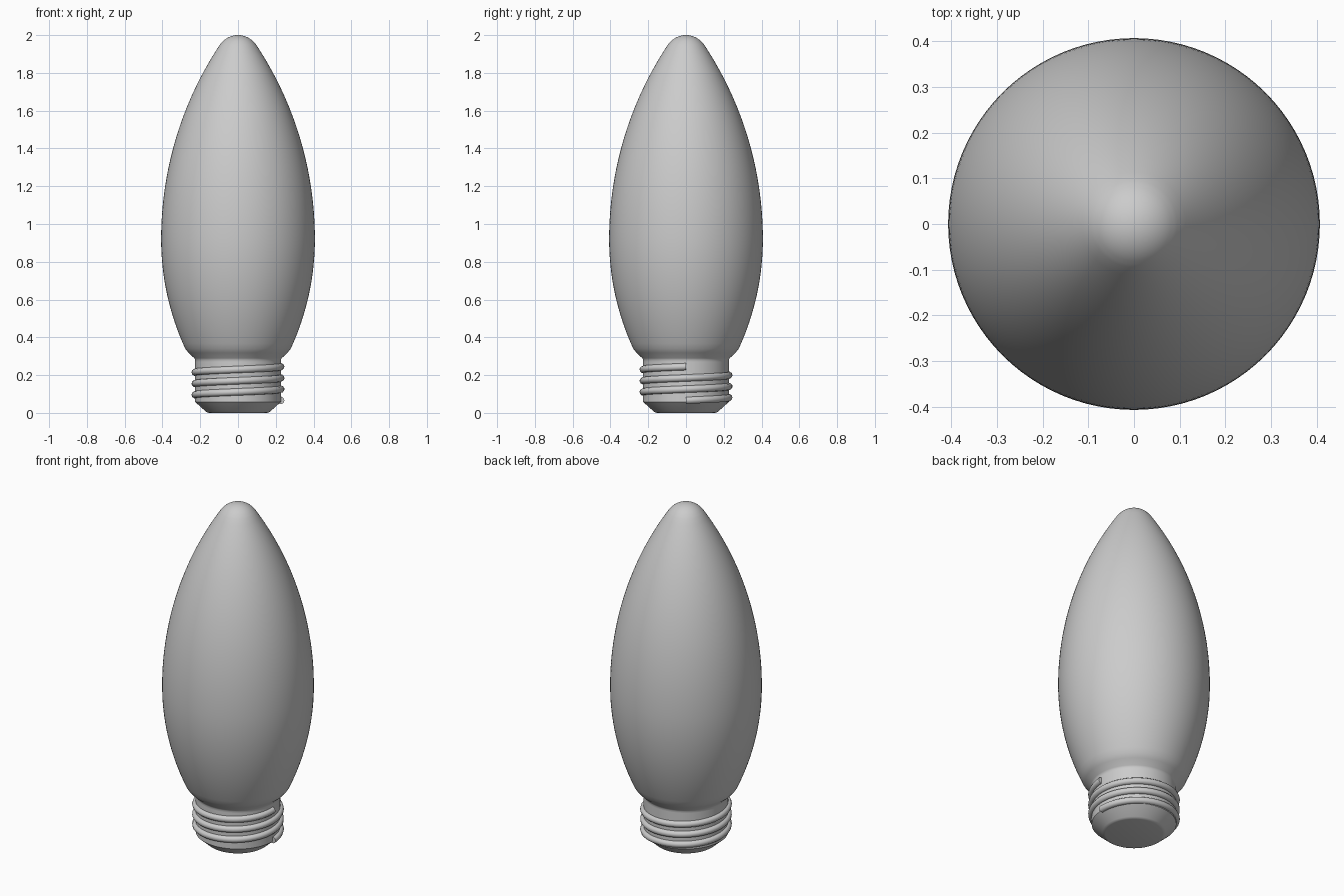
import bpy, bmesh
from math import sin, cos, acos, asin, pi, radians, sqrt
from mathutils import Vector

cube = bpy.data.objects.get("Cube")
if cube:
    bpy.data.objects.remove(cube, do_unlink=True)

# One plain grey for everything
grey = bpy.data.materials.new("plain grey")
grey.use_nodes = True
GREY = (0.6, 0.6, 0.6, 1)
grey.diffuse_color = GREY
grey.node_tree.nodes["Principled BSDF"].inputs["Base Color"].default_value = GREY


def add(name, data):
    ob = bpy.data.objects.new(name, data)
    data.materials.append(grey)
    bpy.context.collection.objects.link(ob)
    return ob


def lathe(name, profile, steps=96):
    """Spin an (r, z) profile, listed bottom to top, around the z axis."""
    bm = bmesh.new()
    verts = [bm.verts.new((r, 0, z)) for r, z in profile]
    edges = [bm.edges.new(pair) for pair in zip(verts, verts[1:])]
    bmesh.ops.spin(bm, geom=verts + edges, cent=(0, 0, 0), axis=(0, 0, 1),
                   angle=2 * pi, steps=steps)
    bmesh.ops.remove_doubles(bm, verts=bm.verts, dist=0.0001)
    bmesh.ops.recalc_face_normals(bm, faces=bm.faces)
    # Make sure an upward-running profile faces away from the axis
    side = max(bm.faces, key=lambda f: f.calc_center_median().xy.length)
    if side.normal.xy.dot(side.calc_center_median().xy) < 0:
        bmesh.ops.reverse_faces(bm, faces=bm.faces)
    mesh = bpy.data.meshes.new(name)
    bm.to_mesh(mesh)
    bm.free()
    ob = add(name, mesh)
    bpy.ops.object.select_all(action='DESELECT')
    ob.select_set(True)
    bpy.context.view_layer.objects.active = ob
    bpy.ops.object.shade_smooth_by_angle(angle=radians(30))
    return ob


def arc(cr, cz, radius, a0, a1, n):
    return [(cr + radius * cos(a0 + (a1 - a0) * i / n),
             cz + radius * sin(a0 + (a1 - a0) * i / n)) for i in range(n + 1)]


# Glass bulb: flared neck, lower curve, upper curve, round tip
WIDE, MID, CORE = 0.407, 0.92, 0.227
low_r, top_r, tip_r = 1.38, 1.858, 0.114
axis_off = top_r - WIDE
join = acos(axis_off / (top_r - tip_r))
neck = [(CORE, 0.27), (CORE, 0.281), (0.232, 0.29), (0.262, 0.318)]
lower = arc(WIDE - low_r, MID, low_r, -asin(0.58 / low_r), 0, 20)
upper = arc(-axis_off, MID, top_r, 0, join, 32)
tip = arc(0, 2 - tip_r, tip_r, join, pi / 2, 10)
tip[-1] = (0, 2)
lathe("glass_bulb", neck + lower + upper[1:] + tip[1:])

# Screw base: chamfered foot and straight barrel
lathe("screw_base", [(0, 0), (0.153, 0), (0.162, 0.002), (0.17, 0.007),
                     (CORE, 0.058), (CORE, 0.272)])

# Thread: a rounded ridge winding up the barrel for three turns
TURNS, PER_TURN, START, PITCH = 3, 64, 0.066, 0.0595
curve = bpy.data.curves.new("screw_thread", 'CURVE')
curve.dimensions = '3D'
curve.bevel_depth = 0.019
curve.bevel_resolution = 3
curve.use_fill_caps = True
spline = curve.splines.new('POLY')
spline.points.add(TURNS * PER_TURN)
for i, point in enumerate(spline.points):
    t = i / PER_TURN
    a = 2 * pi * t
    point.co = (CORE * cos(a), CORE * sin(a), START + PITCH * t, 1)
spline.use_smooth = True
add("screw_thread", curve)
